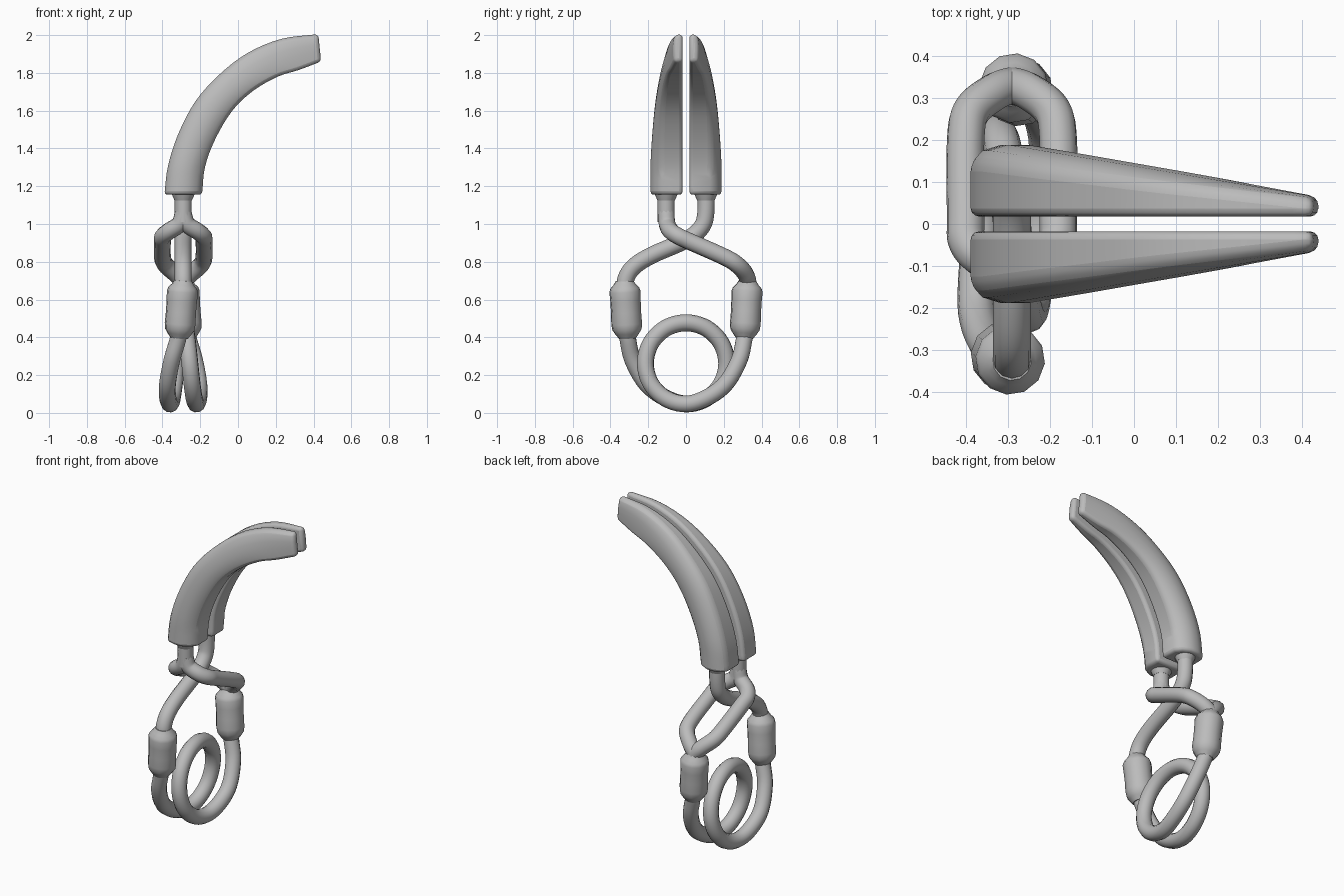
import bpy, bmesh, math
from mathutils import Vector

if "Cube" in bpy.data.objects:
    bpy.data.objects.remove(bpy.data.objects["Cube"])

AXIS = -0.29   # x of the vertical wire axis
WIRE = 0.045   # wire radius

metal = bpy.data.materials.new("grey metal")
metal.use_nodes = True
metal.diffuse_color = (0.5, 0.5, 0.5, 1)
metal.node_tree.nodes["Principled BSDF"].inputs["Base Color"].default_value = (0.5, 0.5, 0.5, 1)


def smooth_path(points, steps=6):
    """Catmull-Rom curve through points of any dimension."""
    pts = [Vector(p) for p in points]
    pts = [2 * pts[0] - pts[1]] + pts + [2 * pts[-1] - pts[-2]]
    out = []
    for a, b, c, d in zip(pts, pts[1:], pts[2:], pts[3:]):
        for i in range(steps):
            t = i / steps
            out.append(0.5 * (2 * b + (c - a) * t + (2 * a - 5 * b + 4 * c - d) * t * t
                              + (3 * b - a - 3 * c + d) * t ** 3))
    return out + [pts[-2]]


def turn(p):
    """Half turn about the vertical wire axis."""
    return (2 * AXIS - p[0], -p[1], p[2])


def finish(obj, angle):
    obj.data.materials.append(metal)
    bpy.ops.object.select_all(action='DESELECT')
    obj.select_set(True)
    bpy.context.view_layer.objects.active = obj
    if obj.type == 'CURVE':
        bpy.ops.object.convert(target='MESH')
    bpy.ops.object.shade_smooth_by_angle(angle=math.radians(angle))


def tube(name, points, radii=None):
    curve = bpy.data.curves.new(name, 'CURVE')
    curve.dimensions = '3D'
    curve.bevel_depth = 1
    curve.bevel_resolution = 4
    curve.use_fill_caps = True
    spline = curve.splines.new('POLY')
    spline.points.add(len(points) - 1)
    for i, p in enumerate(points):
        spline.points[i].co = (*p, 1)
        spline.points[i].radius = radii[i] if radii else WIRE
    obj = bpy.data.objects.new(name, curve)
    bpy.context.collection.objects.link(obj)
    finish(obj, 50)


# Curved jaws: outer edge x, z then inner edge x, z
stations = smooth_path([
    (-0.39, 1.155, -0.19, 1.155),
    (-0.37, 1.31, -0.175, 1.30),
    (-0.315, 1.48, -0.12, 1.45),
    (-0.225, 1.65, -0.03, 1.60),
    (-0.10, 1.79, 0.08, 1.705),
    (0.05, 1.905, 0.21, 1.78),
    (0.23, 1.98, 0.32, 1.815),
    (0.425, 2.005, 0.44, 1.86),
], 4)


def jaw(name, side):
    bm = bmesh.new()
    rings = []
    for n, (ox, oz, ix, iz) in enumerate(stations):
        k = n / (len(stations) - 1)
        section = [(0, 0), (0, 0.74), (0.14, 0.92), (0.36, 1), (0.6, 1),
                   (0.84, 0.86 + 0.1 * k), (1, 0.62 + 0.3 * k), (1, 0)]
        mid = 0.6 * ox + 0.4 * ix
        depth = min(0.17, 0.17 - 0.17 * (mid - AXIS))
        rings.append([bm.verts.new((ox + (ix - ox) * u, side * (0.018 + depth * v), oz + (iz - oz) * u))
                      for u, v in section])
    for r, s in zip(rings, rings[1:]):
        for i in range(len(r)):
            j = (i + 1) % len(r)
            bm.faces.new((r[i], r[j], s[j], s[i]))
    bm.faces.new(rings[0])
    bm.faces.new(rings[-1])
    bmesh.ops.recalc_face_normals(bm, faces=bm.faces)
    mesh = bpy.data.meshes.new(name)
    bm.to_mesh(mesh)
    bm.free()
    obj = bpy.data.objects.new(name, mesh)
    bpy.context.collection.objects.link(obj)
    bevel = obj.modifiers.new("rounded_edges", 'BEVEL')
    bevel.width = 0.02
    bevel.segments = 3
    bevel.limit_method = 'ANGLE'
    bevel.angle_limit = math.radians(40)
    finish(obj, 40)


jaw("left_jaw", 1)
jaw("right_jaw", -1)

# Single crossing arm, from the back jaw to the front sleeve
tube("single_arm", smooth_path([
    (AXIS, 0.105, 1.22), (AXIS, 0.105, 1.06), (AXIS, 0.08, 0.98), (AXIS, 0, 0.915),
    (AXIS, -0.18, 0.835), (AXIS, -0.275, 0.775), (AXIS, -0.318, 0.71), (AXIS, -0.325, 0.64)]))

# Forked crossing arm with two strands around the single one
tube("fork_stem", [(AXIS, -0.105, 1.22), (AXIS, -0.105, 1.1), (AXIS, -0.105, 1.01)])
for name, s in (("right_fork_strand", -1), ("left_fork_strand", 1)):
    tube(name, smooth_path([(AXIS + s * dx, y, z) for dx, y, z in [
        (0, -0.105, 1.06), (0.02, -0.10, 1.0), (0.075, -0.08, 0.962), (0.107, -0.04, 0.935),
        (0.11, 0.02, 0.907), (0.11, 0.2, 0.827), (0.095, 0.27, 0.785), (0.04, 0.315, 0.735),
        (0, 0.328, 0.69), (0, 0.325, 0.64)]]))

# Flared collars where the wires enter the jaws
for name, y in (("left_collar", 0.105), ("right_collar", -0.105)):
    tube(name, [(AXIS, y, z) for z in (1.125, 1.145, 1.17)], [0.046, 0.055, 0.065])

# Sleeves joining the arms to the spring
top, bottom = Vector((AXIS, -0.326, 0.70)), Vector((-0.312, -0.31, 0.395))
levels = [(0, 0.046), (0.07, 0.06), (0.13, 0.077), (0.19, 0.083), (0.35, 0.081), (0.55, 0.08),
          (0.75, 0.082), (0.85, 0.078), (0.92, 0.064), (1, 0.046)]
sleeve = [top.lerp(bottom, t) for t, r in levels]
radii = [r for t, r in levels]
tube("front_sleeve", sleeve, radii)
tube("back_sleeve", [turn(p) for p in sleeve], radii)

# Coiled spring: a tail, one full turn, and the tail half-turned
tail = [(-0.308, -0.318, 0.45), (-0.318, -0.308, 0.39), (-0.35, -0.282, 0.28),
        (-0.373, -0.21, 0.155), (-0.372, -0.11, 0.08)]
coil = []
for i in range(13):
    a = math.tau * i / 12
    coil.append((AXIS - 0.07 + 0.14 * i / 12, 0.215 * math.sin(a), 0.262 - 0.215 * math.cos(a)))
tube("coil_spring", smooth_path(tail + coil + [turn(p) for p in reversed(tail)], 5))
